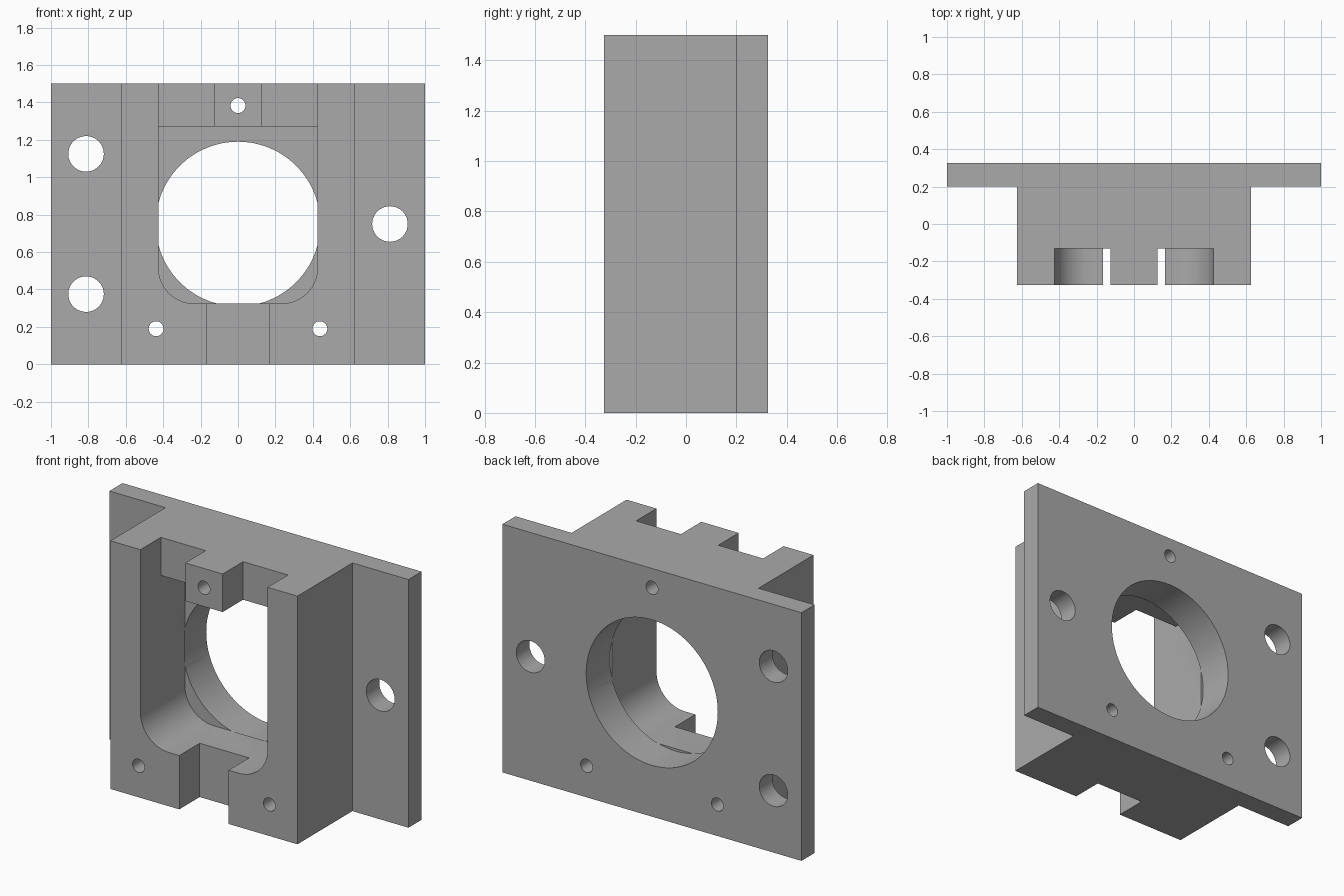
import bpy, bmesh
from math import sin, cos, pi, radians

cube = bpy.data.objects.get("Cube")
if cube:
    bpy.data.objects.remove(cube, do_unlink=True)

FRONT, BACK, HEIGHT = -0.325, 0.325, 1.5
FLANGE_Y = 0.2      # front of the mounting plate
POCKET_Y = 0.1      # rear wall of the pocket
NOTCH_Y = -0.13     # rear wall of the notches
POCKET_X, FLOOR, ROOF = 0.425, 0.325, 1.27
OUT = 0.1           # cutter overshoot

grey = bpy.data.materials.new("plain grey")
grey.use_nodes = True
colour = (0.4, 0.4, 0.4, 1)
grey.diffuse_color = colour
grey.node_tree.nodes["Principled BSDF"].inputs["Base Color"].default_value = colour


def prism(name, profile, place, lo, hi):
    """Extrude a 2D profile from lo to hi; place maps (u, v, depth) to xyz."""
    bm = bmesh.new()
    ends = [[bm.verts.new(place(u, v, d)) for u, v in profile] for d in (lo, hi)]
    n = len(profile)
    for ring in ends:
        bm.faces.new(ring)
    for i in range(n):
        j = (i + 1) % n
        bm.faces.new((ends[0][i], ends[0][j], ends[1][j], ends[1][i]))
    bmesh.ops.recalc_face_normals(bm, faces=bm.faces)
    mesh = bpy.data.meshes.new(name)
    bm.to_mesh(mesh)
    bm.free()
    obj = bpy.data.objects.new(name, mesh)
    bpy.context.scene.collection.objects.link(obj)
    return obj


def along_y(u, v, d):
    return (u, d, v)


def along_z(u, v, d):
    return (u, v, d)


def arc(cx, cz, r, start, end, steps):
    angles = [start + (end - start) * i / steps for i in range(steps + 1)]
    return [(cx + r * cos(a), cz + r * sin(a)) for a in angles]


def circle(cx, cz, r, steps=64):
    return arc(cx, cz, r, 0, 2 * pi, steps)[:-1]


def rect(x0, x1, z0, z1):
    return [(x0, z0), (x1, z0), (x1, z1), (x0, z1)]


# Body: mounting plate with a projecting block, one T-shaped section
half = [(0.625, FRONT), (0.625, FLANGE_Y), (1, FLANGE_Y), (1, BACK)]
section = half + [(-x, y) for x, y in reversed(half)]
body = prism("mounting_bracket", section, along_z, 0, HEIGHT)
body.data.materials.append(grey)

cutters = []


def cut(name, profile, y0=FRONT - OUT, y1=BACK + OUT):
    cutters.append(prism(name, profile, along_y, y0, y1))


# Pocket with rounded lower corners
r = 0.19
pocket = (arc(-POCKET_X + r, FLOOR + r, r, pi, 1.5 * pi, 16)
          + arc(POCKET_X - r, FLOOR + r, r, 1.5 * pi, 2 * pi, 16)
          + [(POCKET_X, ROOF), (-POCKET_X, ROOF)])
cut("pocket_cutter", pocket, y1=POCKET_Y)

# Notches either side of the top tab, and one through the lower wall
for x0, x1 in ((-POCKET_X, -0.125), (0.125, POCKET_X)):
    cut("top_notch_cutter", rect(x0, x1, ROOF - OUT, HEIGHT + OUT), y1=NOTCH_Y)
cut("bottom_notch_cutter", rect(-0.165, 0.165, -OUT, FLOOR + OUT), y1=NOTCH_Y)

# Large bore through the rear wall
cut("bore_cutter", circle(0, 0.75, 0.44, 96), y0=POCKET_Y - 0.0005)

# Flange holes and small screw holes
for x, z in ((-0.8125, 1.125), (-0.8125, 0.375), (0.8125, 0.75)):
    cut("flange_hole_cutter", circle(x, z, 0.095))
for x, z in ((0, 1.383), (-0.4375, 0.19), (0.4375, 0.19)):
    cut("screw_hole_cutter", circle(x, z, 0.04, 32))

for c in cutters:
    c.hide_render = True
    mod = body.modifiers.new(c.name, 'BOOLEAN')
    mod.operation = 'DIFFERENCE'
    mod.solver = 'EXACT'
    mod.object = c

# Bake the cuts, then discard the cutters
bpy.context.view_layer.update()
graph = bpy.context.evaluated_depsgraph_get()
result = bpy.data.meshes.new_from_object(body.evaluated_get(graph))
body.modifiers.clear()
body.data = result
result.name = "mounting_bracket"
result.materials.clear()
result.materials.append(grey)
for c in cutters:
    bpy.data.objects.remove(c, do_unlink=True)

# Smooth bores, sharp edges elsewhere
for p in result.polygons:
    p.material_index = 0
    p.use_smooth = True
result.set_sharp_from_angle(angle=radians(30))
